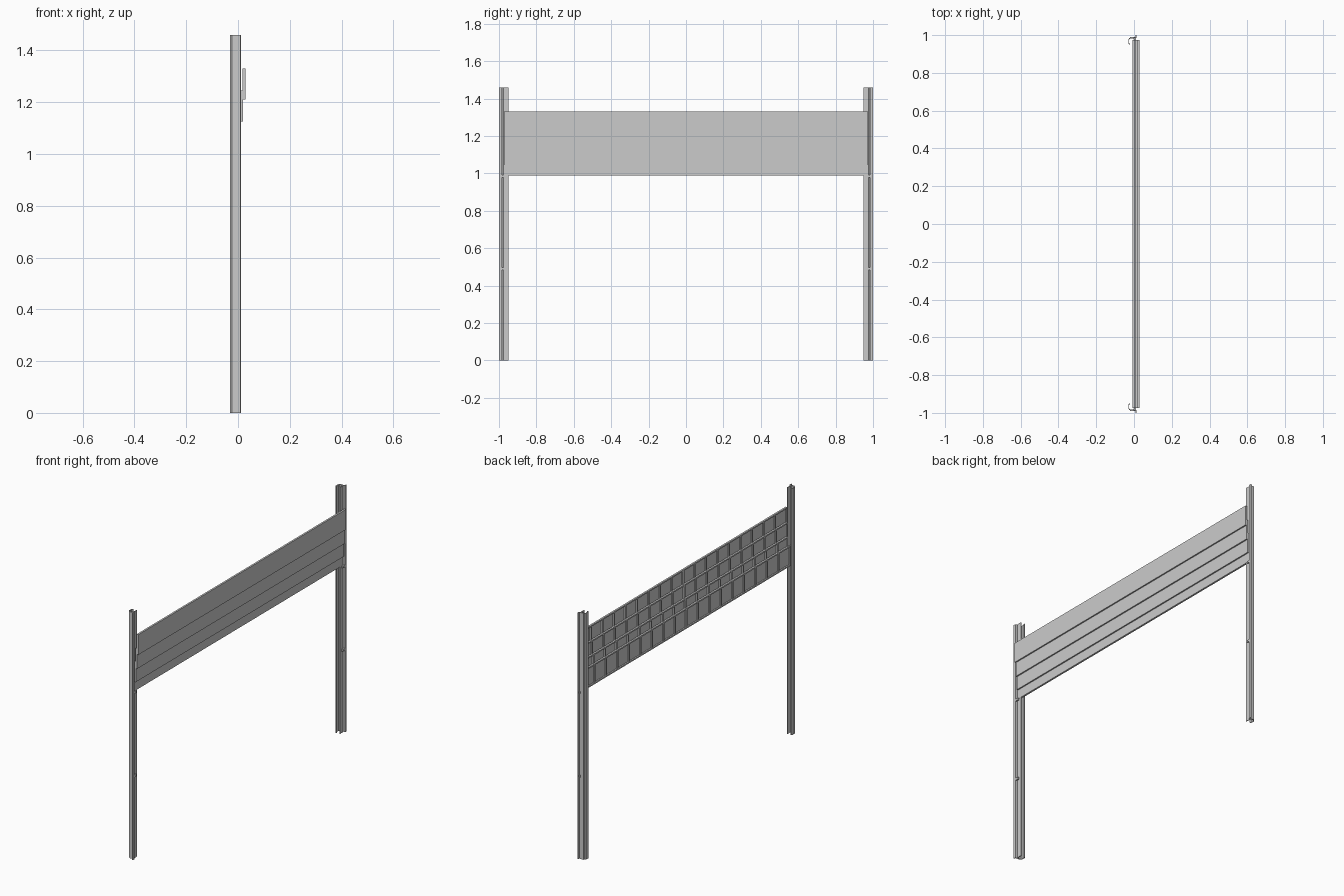
import bpy
import bmesh

if "Cube" in bpy.data.objects:
    bpy.data.objects.remove(bpy.data.objects["Cube"], do_unlink=True)

# Single galvanised grey
steel = bpy.data.materials.new("light_grey_steel")
steel.use_nodes = True
GREY = (0.6, 0.6, 0.6, 1)
steel.diffuse_color = GREY
steel.node_tree.nodes["Principled BSDF"].inputs["Base Color"].default_value = GREY


def finish(name, bm):
    bmesh.ops.recalc_face_normals(bm, faces=bm.faces)
    mesh = bpy.data.meshes.new(name)
    bm.to_mesh(mesh)
    bm.free()
    mesh.materials.append(steel)
    ob = bpy.data.objects.new(name, mesh)
    bpy.context.collection.objects.link(ob)
    return ob


def add_box(bm, x0, x1, y0, y1, z0, z1):
    verts = bmesh.ops.create_cube(bm, size=1)["verts"]
    for v in verts:
        v.co.x = x1 if v.co.x > 0 else x0
        v.co.y = y1 if v.co.y > 0 else y0
        v.co.z = z1 if v.co.z > 0 else z0


def extrude_profile(bm, points, height, side):
    base = [bm.verts.new((x, y * side, 0)) for x, y in points]
    face = bm.faces.new(base)
    top = bmesh.ops.extrude_face_region(bm, geom=[face])["geom"]
    bmesh.ops.translate(bm, vec=(0, 0, height),
                        verts=[g for g in top if isinstance(g, bmesh.types.BMVert)])


POST_H = 1.46
# Rolled roller track, open towards the door, with rounded outer corners
TRACK = [(0.003, 0.95), (0.003, 0.977), (-0.003, 0.985), (-0.024, 0.985),
         (-0.03, 0.977), (-0.03, 0.957), (-0.025, 0.95), (-0.02, 0.95),
         (-0.02, 0.954), (-0.026, 0.958), (-0.026, 0.976), (-0.022, 0.981),
         (-0.005, 0.981), (-0.001, 0.976), (-0.001, 0.95)]
# Angle iron that fixes the track to the wall
ANGLE = [(-0.02, 0.985), (-0.02, 0.989), (0.007, 0.989), (0.007, 1.0),
         (0.012, 1.0), (0.012, 0.985)]

for side, label in ((1, "back"), (-1, "front")):
    bm = bmesh.new()
    extrude_profile(bm, TRACK, POST_H, side)
    finish(label + "_roller_track", bm)

    bm = bmesh.new()
    extrude_profile(bm, ANGLE, POST_H, side)
    finish(label + "_angle_iron", bm)

    # Small tie brackets between track and angle
    bm = bmesh.new()
    for z in (0.49, 0.985):
        y0, y1 = sorted((0.965 * side, 0.99 * side))
        add_box(bm, 0.0, 0.011, y0, y1, z - 0.006, z + 0.006)
    finish(label + "_tie_brackets", bm)

# Overlapping door sections: skin in front, rails and ribs behind
SECTIONS = [("top", 1.21, 0.028), ("upper_middle", 1.125, 0.020),
            ("lower_middle", 1.045, 0.012), ("bottom", 0.99, 0.004)]
HALF = 0.973
SECTION_H = 0.12
DEPTH = 0.011
SKIN = 0.003
RAIL = 0.008
BAYS = 18

for name, z0, front in SECTIONS:
    z1 = z0 + SECTION_H
    back = front - DEPTH
    inner = front - SKIN
    bm = bmesh.new()
    add_box(bm, inner, front, -HALF, HALF, z0, z1)
    finish(name + "_section_skin", bm)

    bm = bmesh.new()
    for z in (z0, z1 - RAIL):
        add_box(bm, back, inner, -HALF, HALF, z, z + RAIL)
    for i in range(BAYS + 1):
        half_w = 0.008 if i == BAYS // 2 else 0.004
        y = -HALF + half_w + (2 * HALF - 2 * half_w) * i / BAYS
        add_box(bm, back, inner, y - half_w, y + half_w, z0 + RAIL, z1 - RAIL)
    finish(name + "_section_frame", bm)
